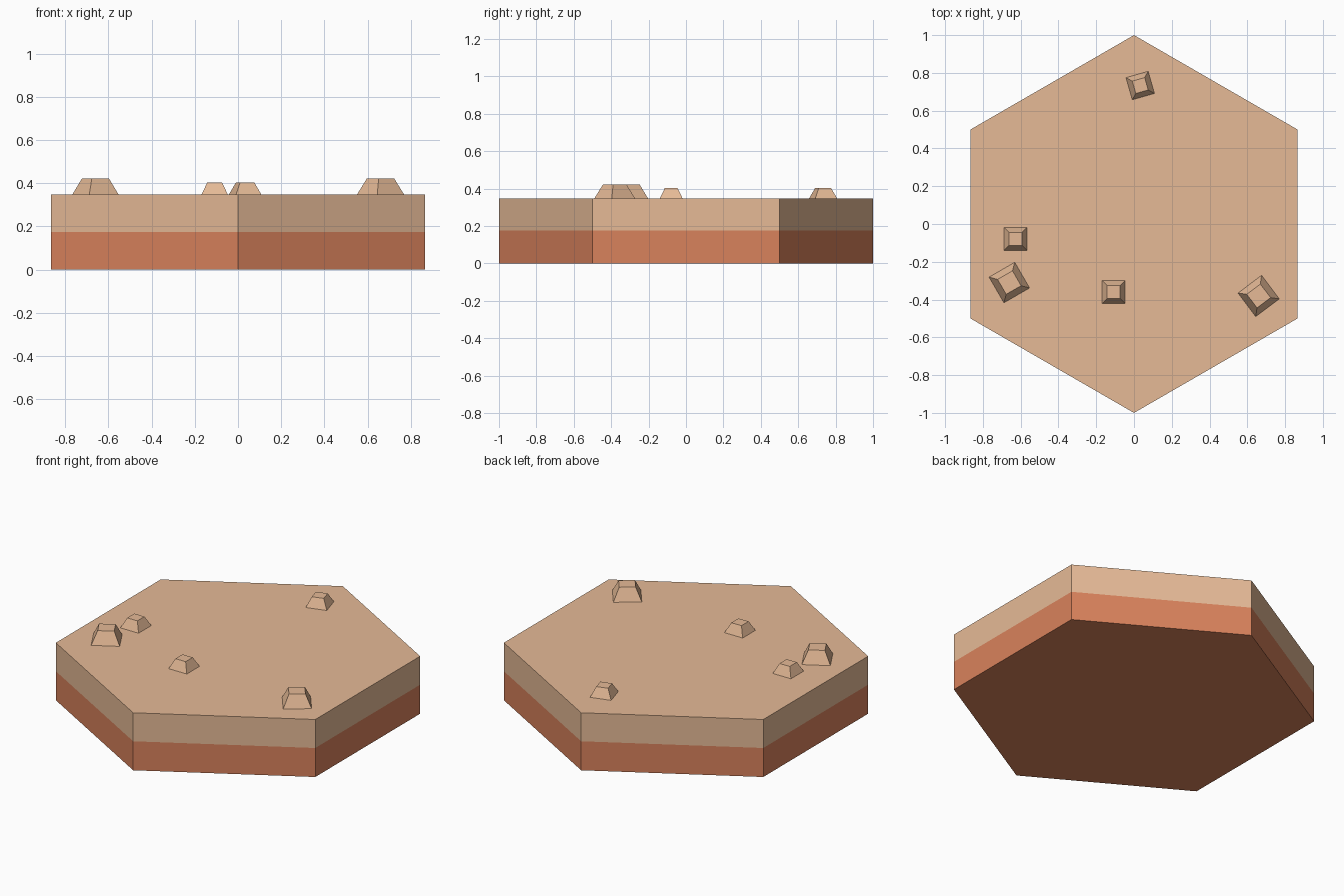
import bpy, bmesh
from math import cos, sin, pi, radians, sqrt

if "Cube" in bpy.data.objects:
    bpy.data.objects.remove(bpy.data.objects["Cube"])


def material(name, rgb):
    m = bpy.data.materials.new(name)
    m.diffuse_color = (*rgb, 1)
    m.use_nodes = True
    m.node_tree.nodes["Principled BSDF"].inputs["Base Color"].default_value = m.diffuse_color
    return m


SAND = material("sand", (0.787, 0.492, 0.307))
CLAY = material("clay", (0.693, 0.223, 0.107))


def frustum(name, mat, sides, r0, r1, z0, z1, start, loc=(0, 0), bottom=False, top=False):
    """Flat-sided prism or tapered block; hidden mating caps can be left out."""
    bm = bmesh.new()
    rings = [[bm.verts.new((r * cos(start + 2 * pi * i / sides),
                            r * sin(start + 2 * pi * i / sides), z))
              for i in range(sides)] for r, z in ((r0, z0), (r1, z1))]
    low, high = rings
    for i in range(sides):
        j = (i + 1) % sides
        bm.faces.new((low[i], low[j], high[j], high[i]))
    if bottom:
        bm.faces.new(low[::-1])
    if top:
        bm.faces.new(high)
    me = bpy.data.meshes.new(name)
    bm.to_mesh(me)
    bm.free()
    me.materials.append(mat)
    ob = bpy.data.objects.new(name, me)
    ob.location = (*loc, 0)
    bpy.context.collection.objects.link(ob)
    return ob


# Hexagonal tile: clay layer below, sand layer above
SPLIT, TOP = 0.175, 0.347
frustum("clay_layer", CLAY, 6, 1, 1, 0, SPLIT, pi / 2, bottom=True)
frustum("sand_layer", SAND, 6, 1, 1, SPLIT, TOP, pi / 2, top=True)

# Tapered square stones: x, y, base side, top side, top height, turn
STONES = [
    (0.033, 0.733, 0.122, 0.068, 0.404, 16),
    (-0.627, -0.079, 0.122, 0.068, 0.404, 0),
    (-0.108, -0.360, 0.122, 0.068, 0.404, 0),
    (-0.660, -0.310, 0.157, 0.091, 0.422, 30),
    (0.660, -0.381, 0.156, 0.090, 0.422, 37),
]
for n, (x, y, base, tip, z, turn) in enumerate(STONES, 1):
    frustum(f"stone_{n}", SAND, 4, base / sqrt(2), tip / sqrt(2), TOP, z,
            radians(45 + turn), (x, y), top=True)
